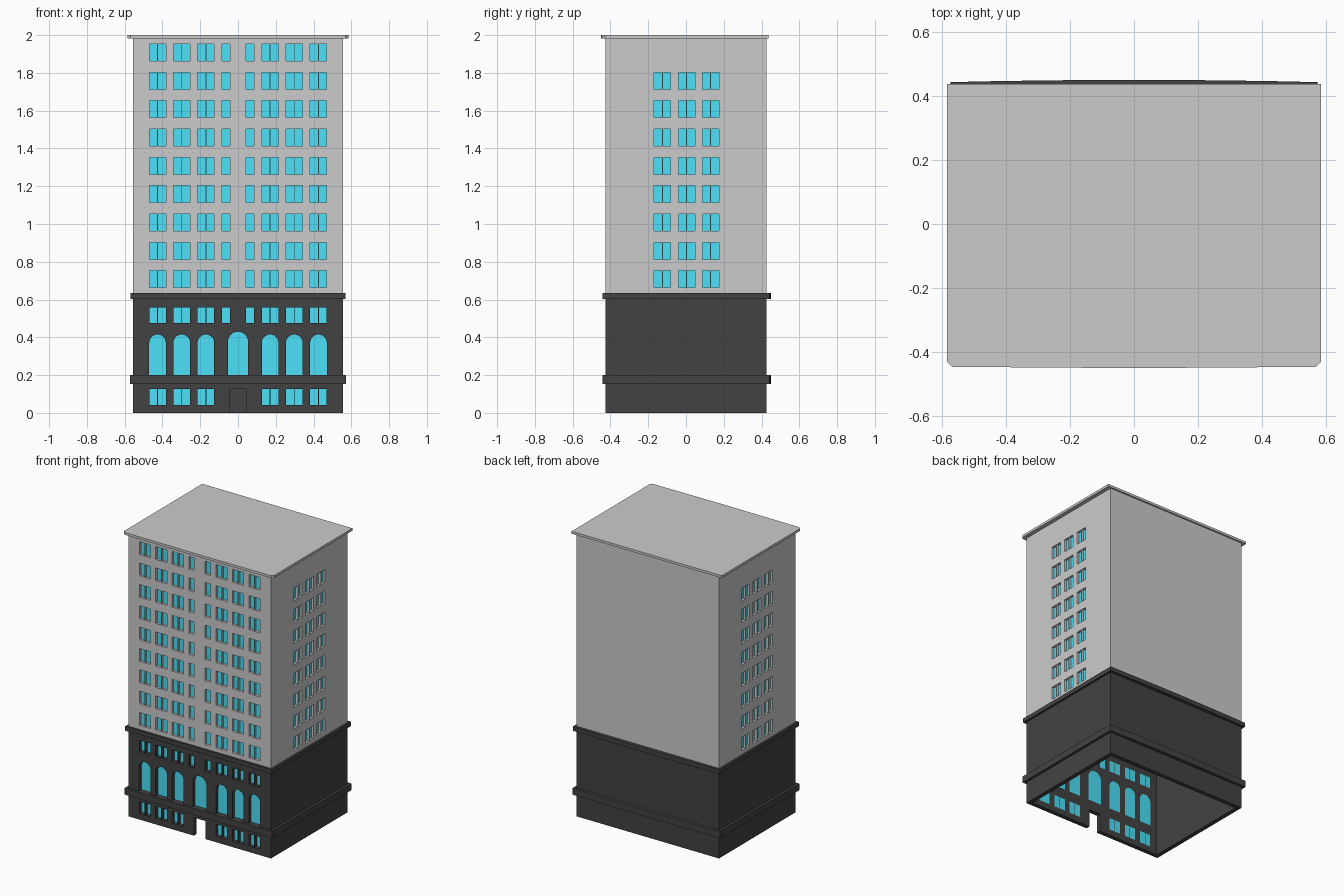
import bpy, bmesh, math

if "Cube" in bpy.data.objects:
    bpy.data.objects.remove(bpy.data.objects["Cube"])

HX, HY, T = 0.555, 0.426, 0.03      # half width, half depth, base wall thickness
RECESS = 0.02                       # tower window recess
PAIRS = [-0.426, -0.298, -0.17, 0.17, 0.298, 0.426]


def material(name, col):
    m = bpy.data.materials.new(name)
    m.diffuse_color = (*col, 1)
    m.use_nodes = True
    m.node_tree.nodes["Principled BSDF"].inputs["Base Color"].default_value = m.diffuse_color
    return m


black = material("black_stone", (0.055, 0.055, 0.055))
glass = material("blue_glass", (0.07, 0.75, 0.93))


def prism(bm, outline, a, b, axis):
    """Extrude a 2D outline from a to b along an axis."""
    place = {"x": lambda p, d: (d, p[0], p[1]),
             "y": lambda p, d: (p[0], d, p[1]),
             "z": lambda p, d: (p[0], p[1], d)}[axis]
    lo = [bm.verts.new(place(p, a)) for p in outline]
    hi = [bm.verts.new(place(p, b)) for p in outline]
    n = len(outline)
    faces = [bm.faces.new(lo), bm.faces.new(hi)]
    faces += [bm.faces.new((lo[i], lo[(i + 1) % n], hi[(i + 1) % n], hi[i])) for i in range(n)]
    bmesh.ops.recalc_face_normals(bm, faces=faces)


def make(name, parts, mat=None):
    bm = bmesh.new()
    for p in parts:
        prism(bm, *p)
    me = bpy.data.meshes.new(name)
    bm.to_mesh(me)
    bm.free()
    if mat:
        me.materials.append(mat)
    ob = bpy.data.objects.new(name, me)
    bpy.context.collection.objects.link(ob)
    return ob


def cut(ob, parts):
    """Subtract the given prisms from an object."""
    cutter = make("cutter", parts)
    cutter.hide_render = True
    mod = ob.modifiers.new("cut", "BOOLEAN")
    mod.operation, mod.solver, mod.object = "DIFFERENCE", "EXACT", cutter
    dg = bpy.context.evaluated_depsgraph_get()
    me = bpy.data.meshes.new_from_object(ob.evaluated_get(dg))
    ob.modifiers.clear()
    ob.data = me
    bpy.data.objects.remove(cutter)


def rect(x0, x1, z0, z1):
    return [(x0, z0), (x1, z0), (x1, z1), (x0, z1)]


def window(c, z0, z1):
    return rect(c - 0.0208, c + 0.0208, z0, z1)


def pair(c, z0, z1):
    return [window(c - 0.0228, z0, z1), window(c + 0.0228, z0, z1)]


def arch(c, r, z0, top):
    arc = [(c + r * math.cos(math.pi * i / 12), top - r + r * math.sin(math.pi * i / 12))
           for i in range(13)]
    return [(c - r, z0), (c + r, z0)] + arc


def storey(z0, z1, singles=True):
    out = [w for c in PAIRS for w in pair(c, z0, z1)]
    return out + ([window(s * 0.064, z0, z1) for s in (-1, 1)] if singles else [])


# window outlines
base_front = storey(0.477, 0.557) + storey(0.042, 0.127, False)
base_front += [arch(c, 0.044, 0.2, 0.415) for c in PAIRS] + [arch(0, 0.053, 0.2, 0.43)]
rows = [(0.663 + 0.15 * i, 0.753 + 0.15 * i) for i in range(9)]
tower_front = [w for r in rows for w in storey(*r)]
tower_side = [w for r in rows[:8] for c in (-0.125, 0.003, 0.13) for w in pair(c, *r)]

# hollow black base, open underneath, with door gap and window openings
core = (rect(-HX + T, HX - T, -HY + T, HY - T), -0.1, 0.7, "z")
base = make("base_walls", [(rect(-HX, HX, -HY, HY), 0, 0.62, "z")], black)
cut(base, [core])
door = rect(-0.045, 0.045, -0.05, 0.127)
cut(base, [(o, -HY - 0.02, -HY + T + 0.02, "y") for o in base_front + [door]])
make("base_panes", [(o, -HY + T - 0.004, -HY + T, "y") for o in base_front], glass)

# black ledges, gently bowed at the back
for name, hx, z0, z1 in (("lower_ledge", 0.573, 0.154, 0.2), ("upper_ledge", 0.57, 0.604, 0.634)):
    bow = [(hx * (1 - i / 4), 0.45 - 0.007 * (1 - i / 4) ** 2) for i in range(9)]
    ledge = make(name, [([(-hx, -0.441), (hx, -0.441)] + bow, z0, z1, "z")], black)
    cut(ledge, [core])

# grey tower with recessed windows on front and both sides
tower = make("tower", [(rect(-HX, HX, -HY, HY), 0.62, 1.99, "z")])
pockets = [(o, -HY - 0.02, -HY + RECESS, "y") for o in tower_front]
panes = [(o, -HY + RECESS - 0.003, -HY + RECESS + 0.003, "y") for o in tower_front]
for s in (-1, 1):
    pockets += [(o, s * (HX + 0.02), s * (HX - RECESS), "x") for o in tower_side]
    panes += [(o, s * (HX - RECESS + 0.003), s * (HX - RECESS - 0.003), "x") for o in tower_side]
cut(tower, pockets)
make("tower_panes", panes, glass)

# roof slab with clipped front corners
make("roof_slab", [([(-0.584, 0.437), (-0.584, -0.43), (-0.568, -0.446), (0, -0.45),
                     (0.568, -0.446), (0.584, -0.43), (0.584, 0.437)], 1.983, 2.0, "z")])
